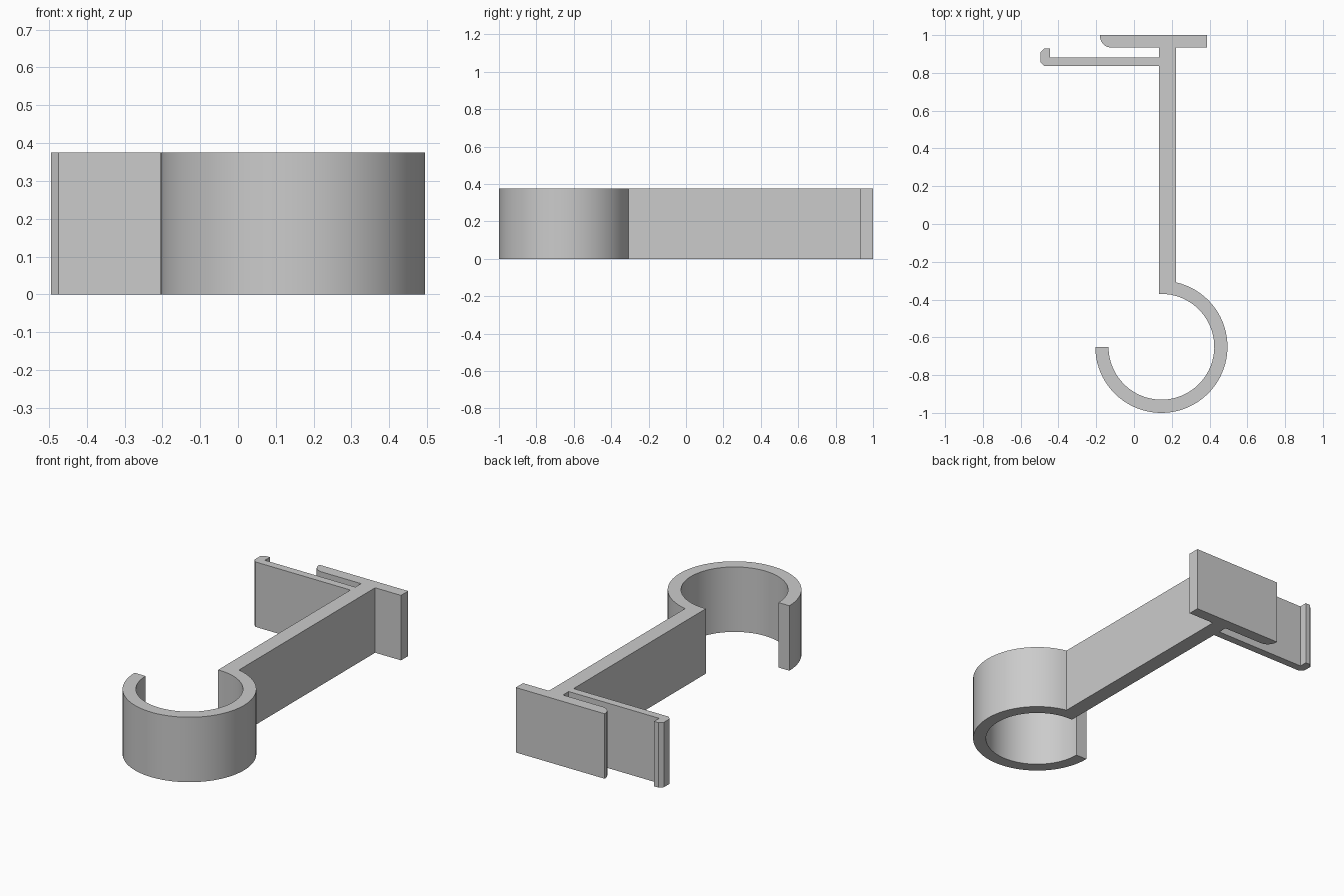
import bpy, bmesh
from math import acos, cos, sin, pi, radians

cube = bpy.data.objects.get("Cube")
if cube:
    bpy.data.objects.remove(cube, do_unlink=True)

HEIGHT = 0.375
STEM_L, STEM_R = 0.132, 0.222      # stem sides
PLATE_Y = 0.934                    # inner face of the end plate
ARM_LO, ARM_HI = 0.837, 0.882      # spring arm faces
TIP = -0.495                       # outer end of the spring arm
CX, CY, R_OUT, R_IN = 0.145, -0.65, 0.35, 0.28


def arc(cx, cy, r, start, end, steps):
    """Points along a circular arc, both ends included."""
    angles = [start + (end - start) * i / steps for i in range(steps + 1)]
    return [(cx + r * cos(a), cy + r * sin(a)) for a in angles]


# End plate, with one rounded corner
plate_right = [(-0.18, 1), (0.387, 1), (0.387, PLATE_Y), (STEM_R, PLATE_Y)]
plate_left = [(STEM_L, PLATE_Y)] + arc(-0.12, PLATE_Y + 0.06, 0.06, -pi / 2, -pi, 10)

# Open ring: outer wall clockwise to the flat tip, then back along the inner wall
ring = arc(CX, CY, R_OUT, acos((STEM_R - CX) / R_OUT), -pi, 56)
ring += arc(CX, CY, R_IN, -pi, pi / 2, 56)

# Spring arm with its chamfered catch lip
c = 0.02
arm = [(STEM_L, ARM_LO), (TIP + c, ARM_LO), (TIP, ARM_LO + c),
       (TIP, 0.928 - c), (TIP + c, 0.928), (-0.446, 0.928),
       (-0.446, ARM_HI), (STEM_L, ARM_HI)]

# Whole profile, walked clockwise around the bracket
outline = plate_right + ring + [(STEM_L, CY + R_IN)] + arm + plate_left

# Extrude the profile upwards
bm = bmesh.new()
base = bm.faces.new([bm.verts.new((x, y, 0)) for x, y in outline])
top = bmesh.ops.extrude_face_region(bm, geom=[base])["geom"]
bmesh.ops.translate(bm, vec=(0, 0, HEIGHT),
                    verts=[v for v in top if isinstance(v, bmesh.types.BMVert)])
bmesh.ops.recalc_face_normals(bm, faces=bm.faces)
mesh = bpy.data.meshes.new("hook_bracket")
bm.to_mesh(mesh)
bm.free()

bracket = bpy.data.objects.new("hook_bracket", mesh)
bpy.context.collection.objects.link(bracket)

# Plain grey plastic
grey = bpy.data.materials.new("light_grey")
grey.use_nodes = True
colour = (0.6, 0.6, 0.6, 1)
grey.diffuse_color = colour
grey.node_tree.nodes["Principled BSDF"].inputs["Base Color"].default_value = colour
mesh.materials.append(grey)

# Smooth curved walls, sharp corners
bpy.ops.object.select_all(action="DESELECT")
bracket.select_set(True)
bpy.context.view_layer.objects.active = bracket
bpy.ops.object.shade_smooth_by_angle(angle=radians(30))
